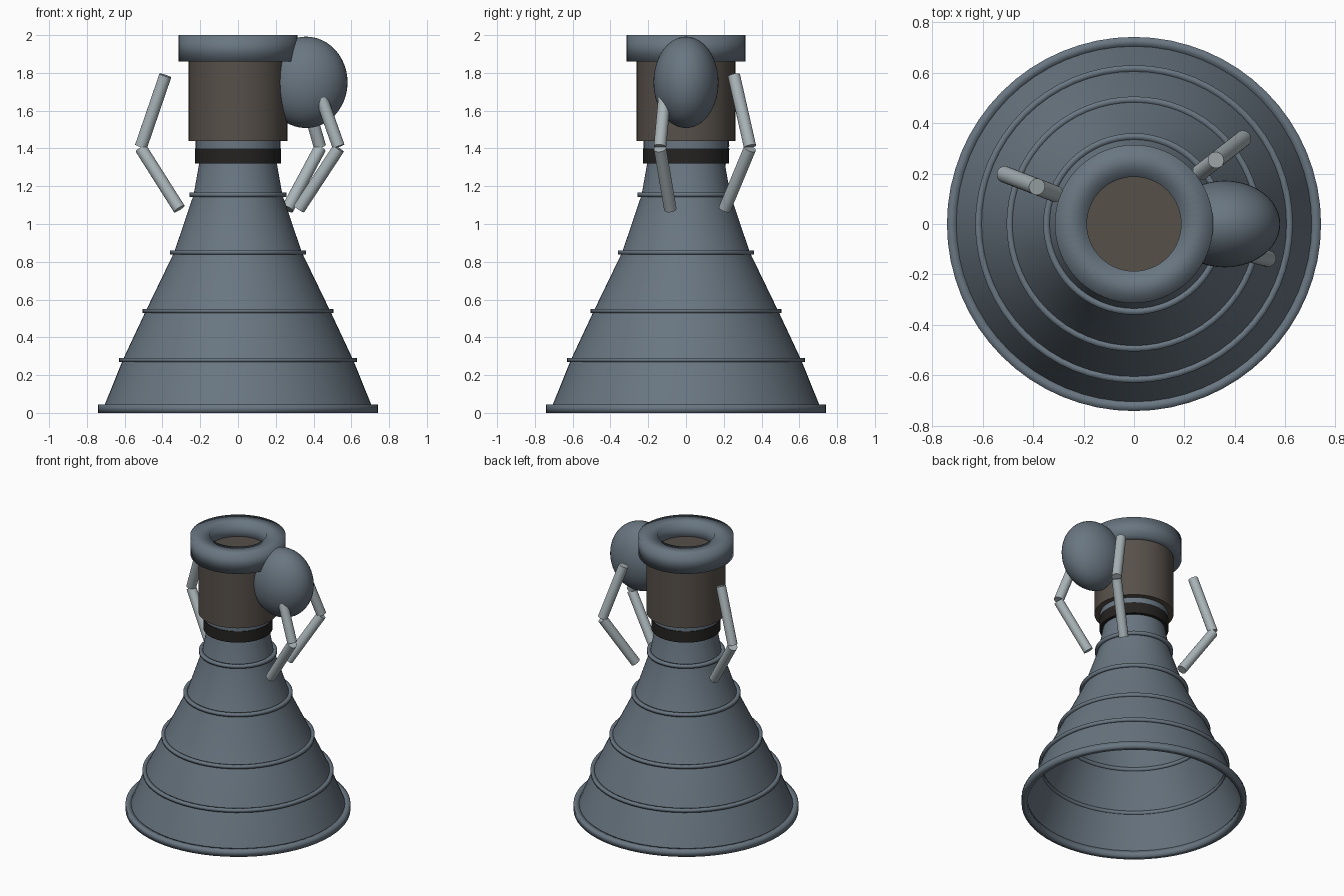
import bpy, bmesh, math
from mathutils import Vector

cube = bpy.data.objects.get("Cube")
if cube:
    bpy.data.objects.remove(cube, do_unlink=True)


def material(name, rgb):
    m = bpy.data.materials.new(name)
    m.use_nodes = True
    color = (*rgb, 1)
    m.diffuse_color = color
    m.node_tree.nodes["Principled BSDF"].inputs["Base Color"].default_value = color
    return m


steel = material("blue grey steel", (0.14, 0.18, 0.22))
brown = material("dark brown metal", (0.095, 0.08, 0.068))
black = material("black seal", (0.018, 0.017, 0.016))
silver = material("pale silver", (0.40, 0.46, 0.48))


def finish(name, bm, mat):
    """Turn a bmesh into a smooth-shaded object."""
    mesh = bpy.data.meshes.new(name)
    for f in bm.faces:
        f.smooth = True
    bm.to_mesh(mesh)
    bm.free()
    mesh.materials.append(mat)
    obj = bpy.data.objects.new(name, mesh)
    bpy.context.collection.objects.link(obj)
    return obj


def lathe(name, profile, mat, closed=False, steps=64):
    """Spin a (radius, height) profile around the z axis."""
    bm = bmesh.new()
    verts = [bm.verts.new((r, 0, z)) for r, z in profile]
    pairs = list(zip(verts, verts[1:] + verts[:1] if closed else verts[1:]))
    edges = [bm.edges.new(p) for p in pairs]
    bmesh.ops.spin(bm, geom=verts + edges, cent=(0, 0, 0), axis=(0, 0, 1),
                   angle=math.tau, steps=steps, use_duplicate=False)
    bmesh.ops.remove_doubles(bm, verts=bm.verts, dist=0.0005)
    bmesh.ops.recalc_face_normals(bm, faces=bm.faces)
    return finish(name, bm, mat)


def ring(name, inner, outer, low, high, mat):
    section = [(inner, low), (outer, low), (outer, high), (inner, high)]
    return lathe(name, section, mat, closed=True)


def rod(name, start, end, radius, mat):
    """Capped cylinder between two points."""
    start, end = Vector(start), Vector(end)
    axis = end - start
    bm = bmesh.new()
    bmesh.ops.create_cone(bm, cap_ends=True, segments=24, radius1=radius,
                          radius2=radius, depth=axis.length)
    obj = finish(name, bm, mat)
    obj.rotation_mode = "QUATERNION"
    obj.rotation_quaternion = axis.to_track_quat("Z", "Y")
    obj.location = (start + end) / 2
    return obj


def sharpen(objs):
    bpy.ops.object.select_all(action="DESELECT")
    for o in objs:
        o.select_set(True)
    bpy.context.view_layer.objects.active = objs[0]
    bpy.ops.object.shade_smooth_by_angle(angle=math.radians(35))


# Open flared bell
bell = lathe("nozzle_bell", [(0.715, 0.02), (0.61, 0.28), (0.488, 0.54),
                             (0.338, 0.85), (0.235, 1.155), (0.204, 1.33)], steel)

# Stiffening hoops and exit lip
for i, (outer, z) in enumerate([(0.63, 0.28), (0.506, 0.54), (0.36, 0.85), (0.257, 1.155)]):
    ring(f"bell_hoop_{i + 1}", outer - 0.025, outer, z - 0.011, z + 0.011, steel)
ring("exit_lip", 0.705, 0.742, 0, 0.045, steel)

# Neck seal and adapter
seal = lathe("neck_seal", [(0, 1.32), (0.228, 1.32), (0.228, 1.4), (0, 1.4)], black)
adapter = lathe("neck_adapter", [(0.224, 1.39), (0.224, 1.45)], steel)

# Combustion chamber and the thick collar on top
chamber = lathe("combustion_chamber",
                [(0, 1.44), (0.261, 1.44), (0.261, 1.9), (0, 1.9)], brown)
ring("top_collar", 0.187, 0.314, 1.86, 2.0, steel)
sharpen([bell, seal, adapter, chamber])

# Egg-shaped tank on the left side
bm = bmesh.new()
bmesh.ops.create_uvsphere(bm, u_segments=48, v_segments=24, radius=1)
tank = finish("side_tank", bm, steel)
tank.scale = (0.22, 0.172, 0.242)
tank.location = (0.36, 0, 1.75)

# Bent pipes around the neck: upper and lower straight pieces
pipes = []
for label, degrees in (("front", -14.5), ("back", 38), ("right", 159)):
    a = math.radians(degrees)
    top, elbow_a, elbow_b, foot = [
        (r * math.cos(a), r * math.sin(a), z)
        for r, z in ((0.412, 1.786), (0.55, 1.41), (0.55, 1.4), (0.333, 1.08))]
    pipes.append(rod(f"{label}_pipe_upper", top, elbow_a, 0.033, silver))
    pipes.append(rod(f"{label}_pipe_lower", elbow_b, foot, 0.033, silver))
sharpen(pipes)
